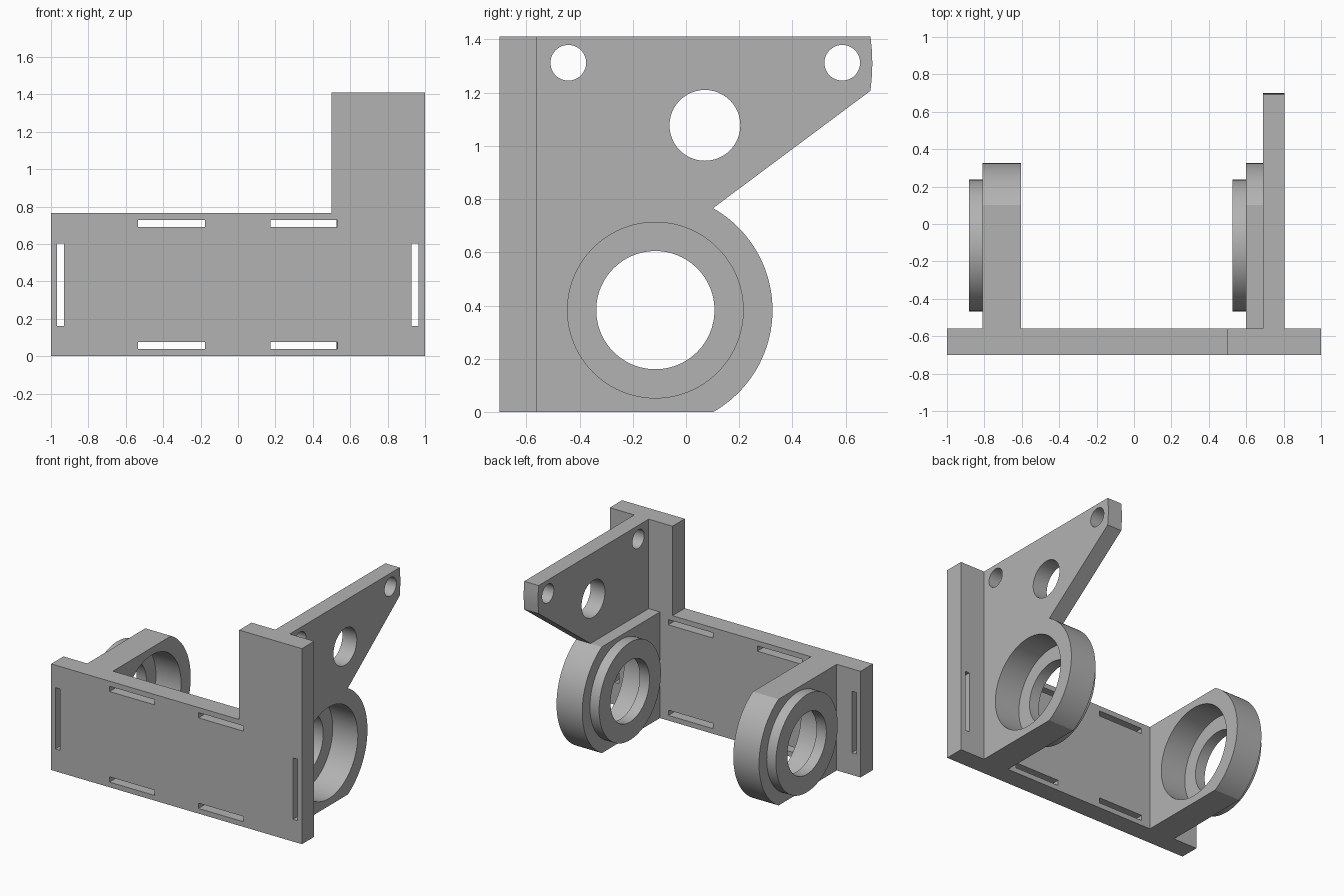
import bpy, math

if "Cube" in bpy.data.objects:
    bpy.data.objects.remove(bpy.data.objects["Cube"])

grey = bpy.data.materials.new("plain grey")
grey.use_nodes = True
COLOUR = (0.45, 0.45, 0.45, 1)
grey.diffuse_color = COLOUR
grey.node_tree.nodes["Principled BSDF"].inputs["Base Color"].default_value = COLOUR

FRONT, BACK, TOP, TALL = -0.70, -0.56, 0.765, 1.41
HUB_Y, HUB_Z, HUB_R = -0.115, 0.383, 0.44


def prism(name, outline, x0, x1):
    """Extrude a (y, z) outline along x."""
    n = len(outline)
    verts = [(x, y, z) for x in (x0, x1) for y, z in outline]
    faces = [list(range(n))[::-1], list(range(n, 2 * n))]
    faces += [(i, (i + 1) % n, (i + 1) % n + n, i + n) for i in range(n)]
    mesh = bpy.data.meshes.new(name)
    mesh.from_pydata(verts, [], faces)
    mesh.materials.append(grey)
    obj = bpy.data.objects.new(name, mesh)
    bpy.context.collection.objects.link(obj)
    return obj


def box(name, x0, x1, y0, y1, z0, z1):
    return prism(name, [(y0, z0), (y1, z0), (y1, z1), (y0, z1)], x0, x1)


def disc(name, y, z, r, x0, x1, n=96):
    ring = [(y + r * math.cos(math.tau * i / n), z + r * math.sin(math.tau * i / n))
            for i in range(n)]
    return prism(name, ring, x0, x1)


def combine(target, other, operation):
    """Apply a boolean and discard the helper."""
    mod = target.modifiers.new("join", "BOOLEAN")
    mod.operation, mod.solver, mod.object = operation, "EXACT", other
    bpy.context.view_layer.objects.active = target
    bpy.ops.object.modifier_apply(modifier=mod.name)
    bpy.data.objects.remove(other)


def finish(obj):
    bpy.ops.object.select_all(action="DESELECT")
    obj.select_set(True)
    bpy.context.view_layer.objects.active = obj
    bpy.ops.object.shade_smooth_by_angle(angle=math.radians(20))


# Mounting plate with a tall end and strap slots
plate = box("mounting_plate", -1, 1, FRONT, BACK, 0, TOP)
combine(plate, box("tall_end", 0.5, 1, FRONT, BACK, 0, TALL), "UNION")
for x in (-0.535, 0.175):
    for z in (0.037, 0.69):
        combine(plate, box("slot", x, x + 0.358, -1, 0, z, z + 0.038), "DIFFERENCE")
for x in (-0.967, 0.928):
    combine(plate, box("slot", x, x + 0.036, -1, 0, 0.16, 0.603), "DIFFERENCE")
finish(plate)

# Round-ended outline of the bearing lugs
half = math.asin(HUB_Z / HUB_R)
arc = [(HUB_Y + HUB_R * math.cos(a), HUB_Z + HUB_R * math.sin(a))
       for a in (-half + 2 * half * i / 40 for i in range(41))]
lug_outline = [(BACK, 0)] + arc + [(BACK, TOP)]

# Bearing lugs, each with a boss, a wide recess and a through hole
for name, x in (("right_lug", -0.81), ("left_lug", 0.60)):
    lug = prism(name, lug_outline, x, x + 0.205)
    combine(lug, disc("boss", HUB_Y, HUB_Z, 0.352, x - 0.073, x + 0.05), "UNION")
    if x > 0:
        # Triangular arm above the lug
        arm = prism("arm", [(BACK, 0.5), (HUB_Y, 0.5), arc[-1], (0.693, 1.207),
                            (0.698, 1.26), (0.70, 1.31), (0.698, 1.36),
                            (0.693, TALL), (BACK, TALL)], 0.69, x + 0.205)
        combine(lug, arm, "UNION")
        for y, z, r in ((-0.442, 1.312, 0.067), (0.587, 1.312, 0.067), (0.071, 1.077, 0.133)):
            combine(lug, disc("bolt_hole", y, z, r, 0, 1, 48), "DIFFERENCE")
    combine(lug, disc("recess", HUB_Y, HUB_Z, 0.33, x + 0.005, x + 0.5), "DIFFERENCE")
    combine(lug, disc("bore", HUB_Y, HUB_Z, 0.222, x - 0.3, x + 0.3), "DIFFERENCE")
    finish(lug)
